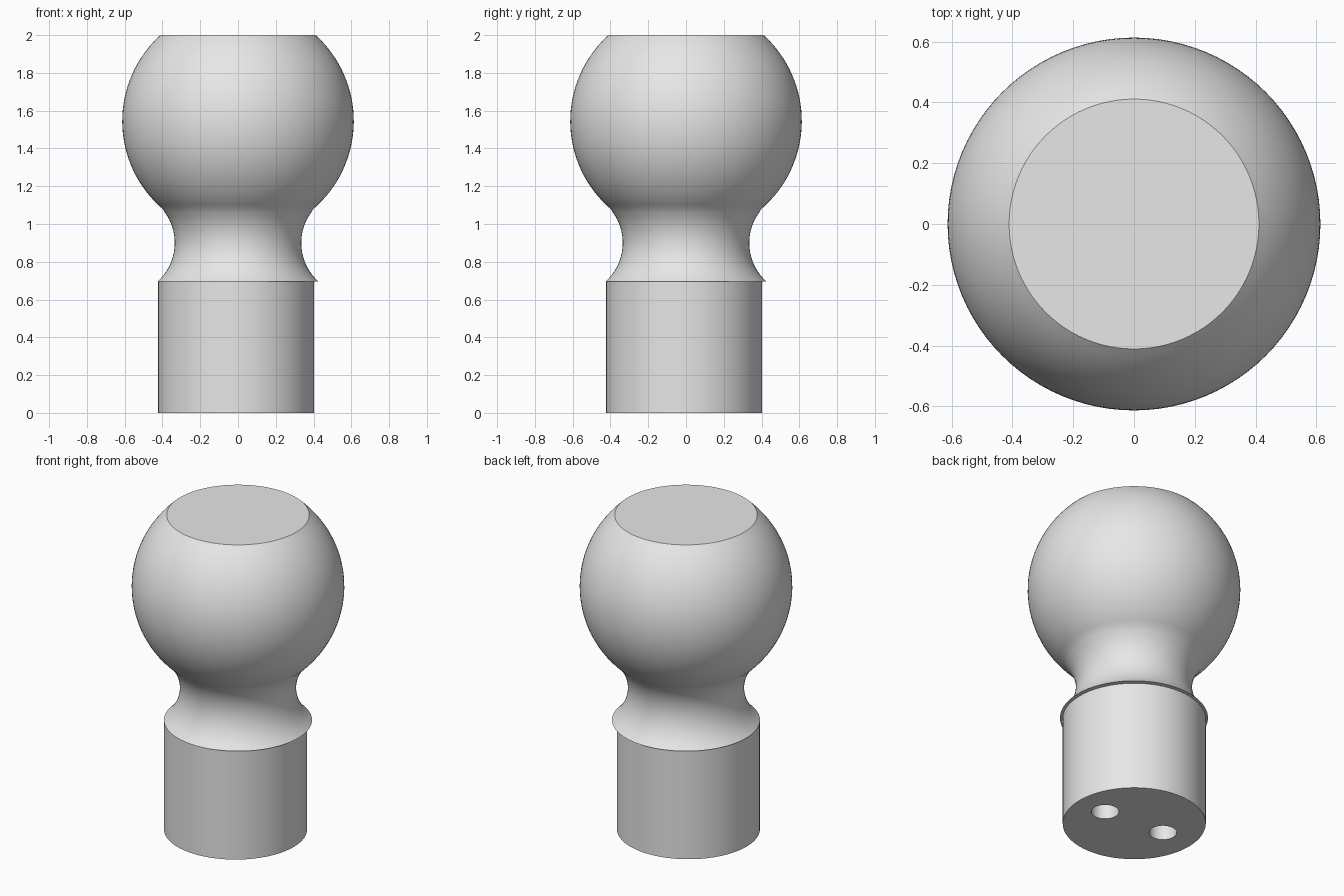
import bpy
import math

cube = bpy.data.objects.get("Cube")
if cube:
    bpy.data.objects.remove(cube, do_unlink=True)

grey = bpy.data.materials.new("light_grey")
grey.use_nodes = True
grey.diffuse_color = (0.8, 0.8, 0.8, 1)
grey.node_tree.nodes["Principled BSDF"].inputs["Base Color"].default_value = (0.8, 0.8, 0.8, 1)

SEGMENTS = 96
JOINT_Z = 0.695


def finish(obj):
    obj.data.materials.clear()
    obj.data.materials.append(grey)
    bpy.ops.object.select_all(action='DESELECT')
    obj.select_set(True)
    bpy.context.view_layer.objects.active = obj
    bpy.ops.object.shade_smooth_by_angle(angle=math.radians(30))


def lathe(name, profile):
    """Revolve (radius, z) points about the z axis and cap both ends."""
    n = SEGMENTS
    verts = [(r * math.cos(math.tau * i / n), r * math.sin(math.tau * i / n), z)
             for r, z in profile for i in range(n)]
    faces = [(k * n + i, k * n + (i + 1) % n, (k + 1) * n + (i + 1) % n, (k + 1) * n + i)
             for k in range(len(profile) - 1) for i in range(n)]
    last = (len(profile) - 1) * n
    faces += [tuple(reversed(range(n))), tuple(range(last, last + n))]
    mesh = bpy.data.meshes.new(name)
    mesh.from_pydata(verts, [], faces)
    obj = bpy.data.objects.new(name, mesh)
    bpy.context.collection.objects.link(obj)
    finish(obj)
    return obj


def cylinder(name, radius, bottom, top, x, y, sides):
    bpy.ops.mesh.primitive_cylinder_add(vertices=sides, radius=radius, depth=top - bottom,
                                        location=(x, y, (bottom + top) / 2))
    obj = bpy.context.object
    obj.name = name
    return obj


# Flared concave neck running into a ball with a flat top
NECK_Z, NECK_R, NECK_AXIS = 0.9, 0.275, 0.61
BALL_Z, BALL_R, BALL_START = 1.545, 0.613, 1.08
profile = []
for i in range(20):
    z = JOINT_Z + (BALL_START - JOINT_Z) * i / 20
    profile.append((NECK_AXIS - math.sqrt(NECK_R ** 2 - (z - NECK_Z) ** 2), z))
start = math.asin((BALL_START - BALL_Z) / BALL_R)
end = math.asin((2 - BALL_Z) / BALL_R)
for i in range(33):
    a = start + (end - start) * i / 32
    profile.append((BALL_R * math.cos(a), BALL_Z + BALL_R * math.sin(a)))
lathe("ball_and_neck", profile)

# Slightly off-centre base plug with two blind holes underneath
base = cylinder("base_plug", 0.4125, 0, JOINT_Z, -0.01, -0.01, 64)
for side in (1, -1):
    cutter = cylinder("hole_cutter", 0.08, -0.1, 0.4, side * 0.205, side * -0.015, 32)
    cutter.hide_render = True
    cut = base.modifiers.new("hole", 'BOOLEAN')
    cut.operation = 'DIFFERENCE'
    cut.solver = 'EXACT'
    cut.object = cutter
    bpy.context.view_layer.objects.active = base
    bpy.ops.object.modifier_apply(modifier=cut.name)
    bpy.data.objects.remove(cutter, do_unlink=True)
finish(base)
